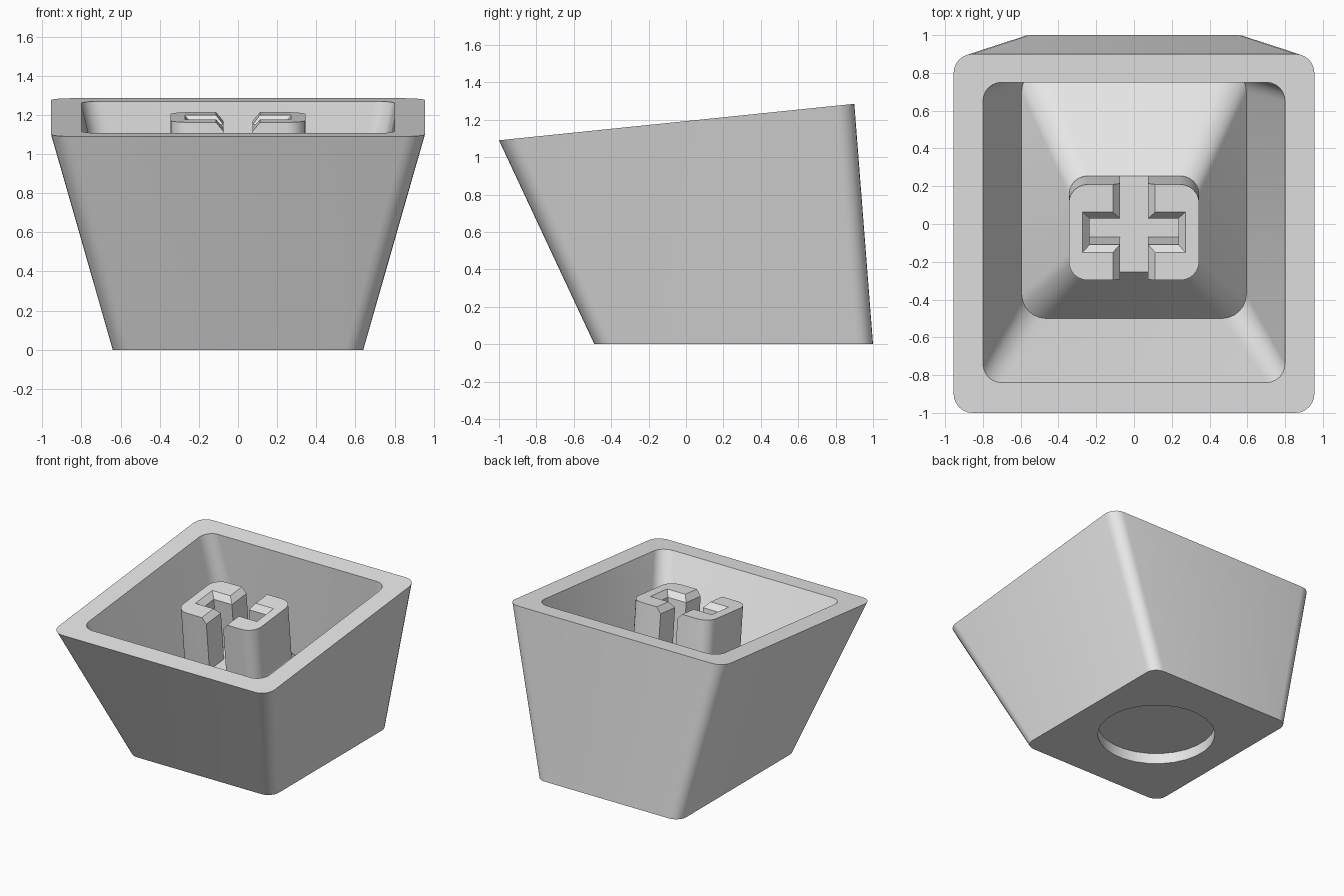
import bpy, bmesh, math
from mathutils import Matrix, Vector

cube = bpy.data.objects.get("Cube")
if cube:
    bpy.data.objects.remove(cube, do_unlink=True)

grey = bpy.data.materials.new("plain grey")
grey.use_nodes = True
grey.diffuse_color = (0.8, 0.8, 0.8, 1)
grey.node_tree.nodes["Principled BSDF"].inputs["Base Color"].default_value = (0.8, 0.8, 0.8, 1)

SEG = 7                       # points per rounded corner
SLOPE = 0.1026                # tilt of the open rim
TILT = math.atan(SLOPE)


def rim_z(x, y):
    return 1.09 + SLOPE * (y + 1)


def flat(z):
    return lambda x, y: z


def arc(cx, cy, r, start):
    """Points of a quarter circle, counter-clockwise."""
    angles = [start + math.pi / 2 * i / (SEG - 1) for i in range(SEG)]
    return [(cx + r * math.cos(a), cy + r * math.sin(a)) for a in angles]


def rounded_rect(hx, y0, y1, r, height):
    """Rounded rectangle ring, lifted by a height rule."""
    pts = []
    for k, (sx, y) in enumerate([(1, y1 - r), (-1, y1 - r), (-1, y0 + r), (1, y0 + r)]):
        pts += arc(sx * (hx - r), y, r, k * math.pi / 2)
    return [Vector((x, y, height(x, y))) for x, y in pts]


def circle(cy, r, z):
    n = 4 * SEG
    angles = [2 * math.pi * (i + 0.5) / n for i in range(n)]
    return [Vector((r * math.cos(a), cy + r * math.sin(a), z)) for a in angles]


def loft(name, rings):
    """Skin a stack of equal rings and cap both ends."""
    bm = bmesh.new()
    rows = [[bm.verts.new(p) for p in ring] for ring in rings]
    for a, b in zip(rows, rows[1:]):
        for i in range(len(a)):
            j = (i + 1) % len(a)
            bm.faces.new((a[i], a[j], b[j], b[i]))
    bm.faces.new(rows[0][::-1])
    bm.faces.new(rows[-1])
    bmesh.ops.recalc_face_normals(bm, faces=bm.faces)
    mesh = bpy.data.meshes.new(name)
    bm.to_mesh(mesh)
    bm.free()
    mesh.materials.append(grey)
    obj = bpy.data.objects.new(name, mesh)
    bpy.context.collection.objects.link(obj)
    bpy.ops.object.select_all(action="DESELECT")
    obj.select_set(True)
    bpy.context.view_layer.objects.active = obj
    bpy.ops.object.shade_smooth_by_angle(angle=math.radians(30))
    return obj


# Shell: round recess underneath, tapered outside, rim, cavity, raised floor
base_z = 0.76
loft("shell", [
    circle(0.255, 0.43, 0.085),
    circle(0.255, 0.43, 0),
    rounded_rect(0.64, -0.49, 1.0, 0.09, flat(0)),
    rounded_rect(0.955, -1.0, 0.9, 0.1, rim_z),
    rounded_rect(0.8, -0.84, 0.75, 0.1, rim_z),
    rounded_rect(0.595, -0.5, 0.83, 0.13, lambda x, y: 0.36 - 0.06 * y),
    rounded_rect(0.345, -0.255, 0.255, 0.1, lambda x, y: base_z + SLOPE * y),
])


# Stem: one C-shaped half with a flared slot, mirrored and square to the rim
def stem_ring(z, flare):
    gap, slot, end = 0.075 + flare, 0.07 + flare, 0.235 + flare
    hx, hy, r = 0.345, 0.255, 0.1
    pts = [(gap, -hy)]
    pts += arc(hx - r, r - hy, r, -math.pi / 2) + arc(hx - r, hy - r, r, 0)
    pts += [(gap, hy), (gap, slot), (end, slot), (end, -slot), (gap, -slot)]
    return [Vector((x, y, z)) for x, y in pts]


height = 0.43
stem = loft("stem", [stem_ring(-0.02, 0), stem_ring(height - 0.045, 0), stem_ring(height, 0.037)])
stem.matrix_world = Matrix.Translation((0, 0, base_z)) @ Matrix.Rotation(TILT, 4, "X")
mirror = stem.modifiers.new("mirror", "MIRROR")
mirror.use_axis = (True, False, False)
